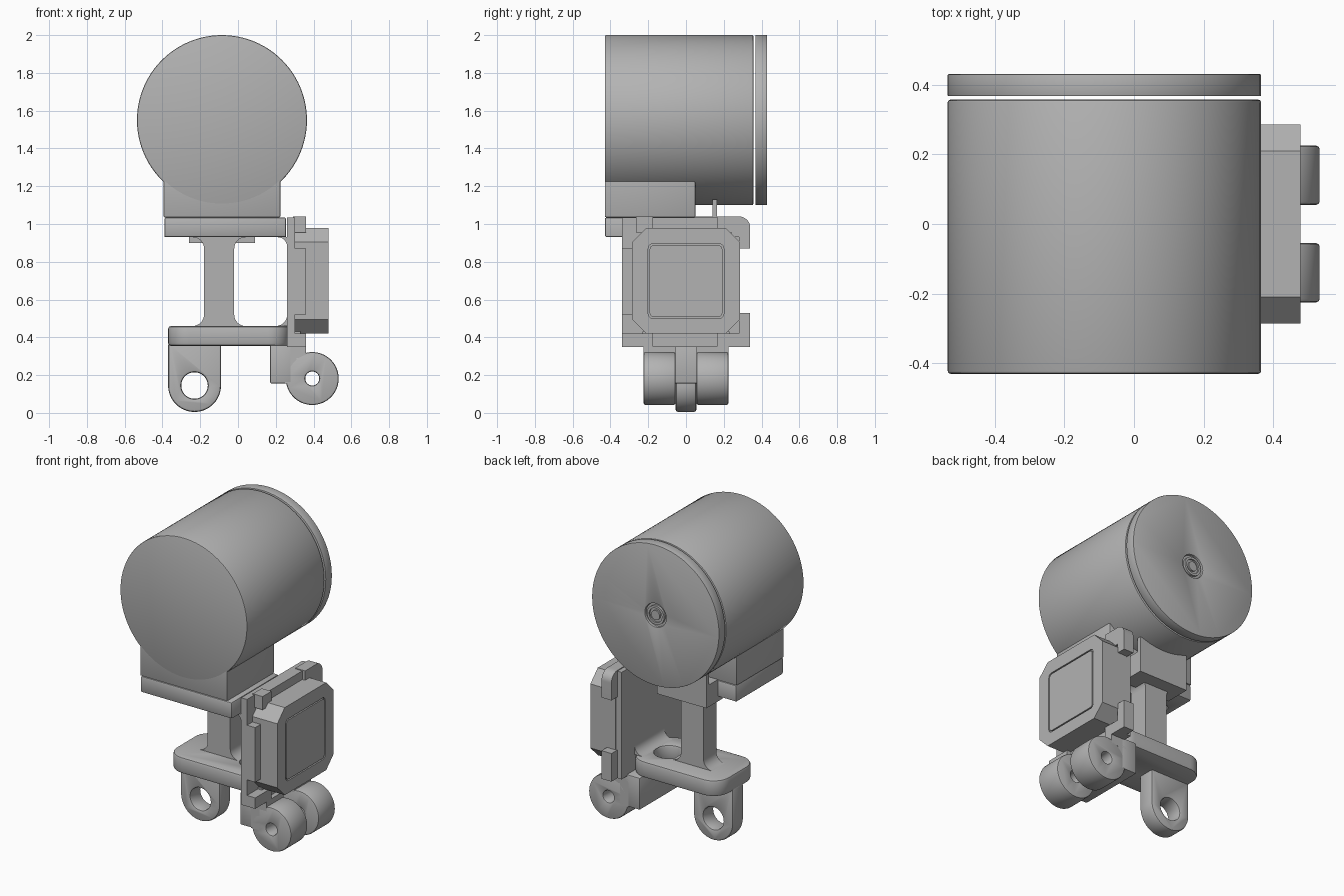
import bpy, bmesh
from math import cos, sin, pi, radians

cube = bpy.data.objects.get("Cube")
if cube:
    bpy.data.objects.remove(cube, do_unlink=True)

grey = bpy.data.materials.new("mid grey")
grey.use_nodes = True
grey.diffuse_color = (0.45, 0.45, 0.45, 1)
grey.node_tree.nodes["Principled BSDF"].inputs["Base Color"].default_value = grey.diffuse_color


def arc(cx, cy, r, a0, a1, n=12):
    """Points on an arc, angles in degrees."""
    steps = [radians(a0 + (a1 - a0) * i / n) for i in range(n + 1)]
    return [(cx + r * cos(a), cy + r * sin(a)) for a in steps]


def circle(cx, cy, r, n=48):
    return arc(cx, cy, r, 0, 360, n)[:-1]


def rect(a0, a1, b0, b1, r=0.0, n=8):
    """Rectangle, with rounded corners if r is set (n=1 gives chamfers)."""
    if not r:
        return [(a0, b0), (a1, b0), (a1, b1), (a0, b1)]
    return (arc(a1 - r, b1 - r, r, 0, 90, n) + arc(a0 + r, b1 - r, r, 90, 180, n)
            + arc(a0 + r, b0 + r, r, 180, 270, n) + arc(a1 - r, b0 + r, r, 270, 360, n))


def apply(ob, mod):
    bpy.context.view_layer.objects.active = ob
    bpy.ops.object.modifier_apply(modifier=mod.name)


def prism(name, pts, axis, lo, hi, bevel=0.0, holes=()):
    """Extrude a profile along an axis, cut holes given as (points, lo, hi), bevel the rim."""
    place = {"x": lambda a, b, t: (t, a, b),
             "y": lambda a, b, t: (a, t, b),
             "z": lambda a, b, t: (a, b, t)}[axis]
    bm = bmesh.new()
    ends = [[bm.verts.new(place(a, b, t)) for a, b in pts] for t in (lo, hi)]
    bm.faces.new(ends[0])
    bm.faces.new(ends[1])
    for i in range(len(pts)):
        j = (i + 1) % len(pts)
        bm.faces.new((ends[0][i], ends[0][j], ends[1][j], ends[1][i]))
    bmesh.ops.recalc_face_normals(bm, faces=bm.faces)
    me = bpy.data.meshes.new(name)
    bm.to_mesh(me)
    bm.free()
    me.materials.append(grey)
    ob = bpy.data.objects.new(name, me)
    bpy.context.collection.objects.link(ob)
    for hole, h0, h1 in holes:
        cutter = prism("cutter", hole, axis, h0, h1)
        cut = ob.modifiers.new("cut", "BOOLEAN")
        cut.operation, cut.solver, cut.object = "DIFFERENCE", "EXACT", cutter
        apply(ob, cut)
        bpy.data.objects.remove(cutter, do_unlink=True)
    if bevel:
        mod = ob.modifiers.new("bevel", "BEVEL")
        mod.width, mod.segments = bevel, 2
        mod.limit_method, mod.angle_limit = "ANGLE", radians(50)
        apply(ob, mod)
    bpy.ops.object.select_all(action="DESELECT")
    ob.select_set(True)
    bpy.context.view_layer.objects.active = ob
    bpy.ops.object.shade_smooth_by_angle(angle=radians(30))
    return ob


def box(name, x, y, z, bevel=0.0):
    return prism(name, rect(*x, *z), "y", *y, bevel)


def fillet(name, x, z, sx, sz, r, y):
    """Concave corner filler in the front plane, run along y."""
    curve = [(x + sx * r * (1 - cos(a)), z + sz * r * (1 - sin(a)))
             for a in [pi / 2 * i / 8 for i in range(9)]]
    return prism(name, [(x, z)] + curve, "y", *y)


# Drum body and separate end cap with a small ringed hub
CX, CZ, R = -0.085, 1.55, 0.45
prism("drum", circle(CX, CZ, R, 96), "y", -0.43, 0.357, 0.008)
prism("drum_cap", circle(CX, CZ, R, 96), "y", 0.367, 0.43, 0.003,
      [(circle(CX, CZ, 0.075), 0.415, 0.5)])
prism("hub_ring", circle(CX, CZ, 0.06), "y", 0.4, 0.43, 0,
      [(circle(CX, CZ, 0.045), 0.42, 0.5)])
prism("hub_pin", circle(CX, CZ, 0.03), "y", 0.41, 0.43)

# Pedestal under the drum and its mounting plate
box("pedestal", (-0.395, 0.225), (-0.43, 0.05), (1.035, 1.4), 0.008)
prism("mount_plate", rect(-0.39, 0.255, -0.43, 0.05), "z", 0.93, 1.035, 0.01,
      [(circle(x, -0.13, 0.04), 0.9, 1.0) for x in (-0.31, 0.17)])
box("rear_shelf", (-0.26, 0.09), (0.0, 0.165), (0.9, 1.04))
box("rear_lip", (-0.26, 0.09), (0.14, 0.165), (1.03, 1.13))

# Column with flared ends
COL_Y = (-0.05, 0.08)
box("column", (-0.18, -0.02), COL_Y, (0.44, 0.95))
for x, sx in ((-0.18, -1), (-0.02, 1)):
    fillet("column_foot_fillet", x, 0.46, sx, 1, 0.06, COL_Y)
    fillet("column_head_fillet", x, 0.93, sx, -1, 0.06, COL_Y)

# Rounded base plate with a through hole
prism("base_plate", rect(-0.37, 0.27, -0.2, 0.2, 0.11), "z", 0.355, 0.46, 0.015,
      [(circle(0.12, 0, 0.085), 0.3, 0.5)])

# Side wall carrying the square unit
box("side_wall", (0.26, 0.302), (-0.34, 0.28), (0.35, 1.035))
fillet("wall_foot_fillet", 0.26, 0.46, -1, 1, 0.06, (-0.15, 0.15))
fillet("wall_head_fillet", 0.26, 0.93, -1, -1, 0.05, (-0.34, 0.05))

# Clips and rails round the square unit
box("front_rail", (0.3, 0.36), (-0.34, -0.28), (0.52, 0.87))
box("top_rail", (0.29, 0.34), (-0.18, 0.17), (0.97, 1.035))
box("bottom_rail", (0.29, 0.33), (-0.23, 0.23), (0.35, 0.43))
for y in ((-0.265, -0.175), (0.165, 0.27)):
    box("top_clip", (0.29, 0.36), y, (0.955, 1.04))
    box("bottom_clip", (0.29, 0.36), y, (0.35, 0.42))
prism("upper_rear_clip", [(0.24, 0.93), (0.28, 0.93), (0.28, 0.87), (0.34, 0.87)]
      + arc(0.28, 0.98, 0.06, 0, 90) + [(0.24, 1.04)], "x", 0.29, 0.36)
prism("lower_rear_clip", [(0.24, 0.35), (0.34, 0.35), (0.34, 0.53),
                          (0.28, 0.53), (0.28, 0.42), (0.24, 0.42)], "x", 0.29, 0.36)
box("lower_front_clip", (0.29, 0.36), (-0.34, -0.24), (0.35, 0.42))

# Square unit with cut corners and a grooved panel
prism("square_unit", rect(-0.285, 0.285, 0.42, 0.98, 0.075, 1), "x", 0.3, 0.478, 0,
      [(rect(-0.2, 0.2, 0.5, 0.895, 0.025), 0.468, 0.6)])
prism("unit_panel", rect(-0.192, 0.192, 0.508, 0.887, 0.02), "x", 0.46, 0.478)

# Single lug on one side
prism("single_lug", [(-0.09, 0.37), (-0.37, 0.37)] + arc(-0.23, 0.145, 0.14, 180, 360, 32),
      "y", -0.055, 0.055, 0.012, [(circle(-0.23, 0.145, 0.07), -0.2, 0.2)])

# Paired lugs on the other side
box("lug_block", (0.17, 0.285), (-0.225, 0.225), (0.155, 0.36), 0.008)
for name, y in (("front_lug", (-0.225, -0.055)), ("rear_lug", (0.055, 0.225))):
    prism(name, circle(0.393, 0.182, 0.14, 64), "y", *y, 0.01,
          [(circle(0.393, 0.182, 0.037), -0.4, 0.4)])
    box(name + "_neck", (0.25, 0.31), y, (0.155, 0.3))
    box(name + "_web", (0.25, 0.36), y, (0.29, 0.352))
